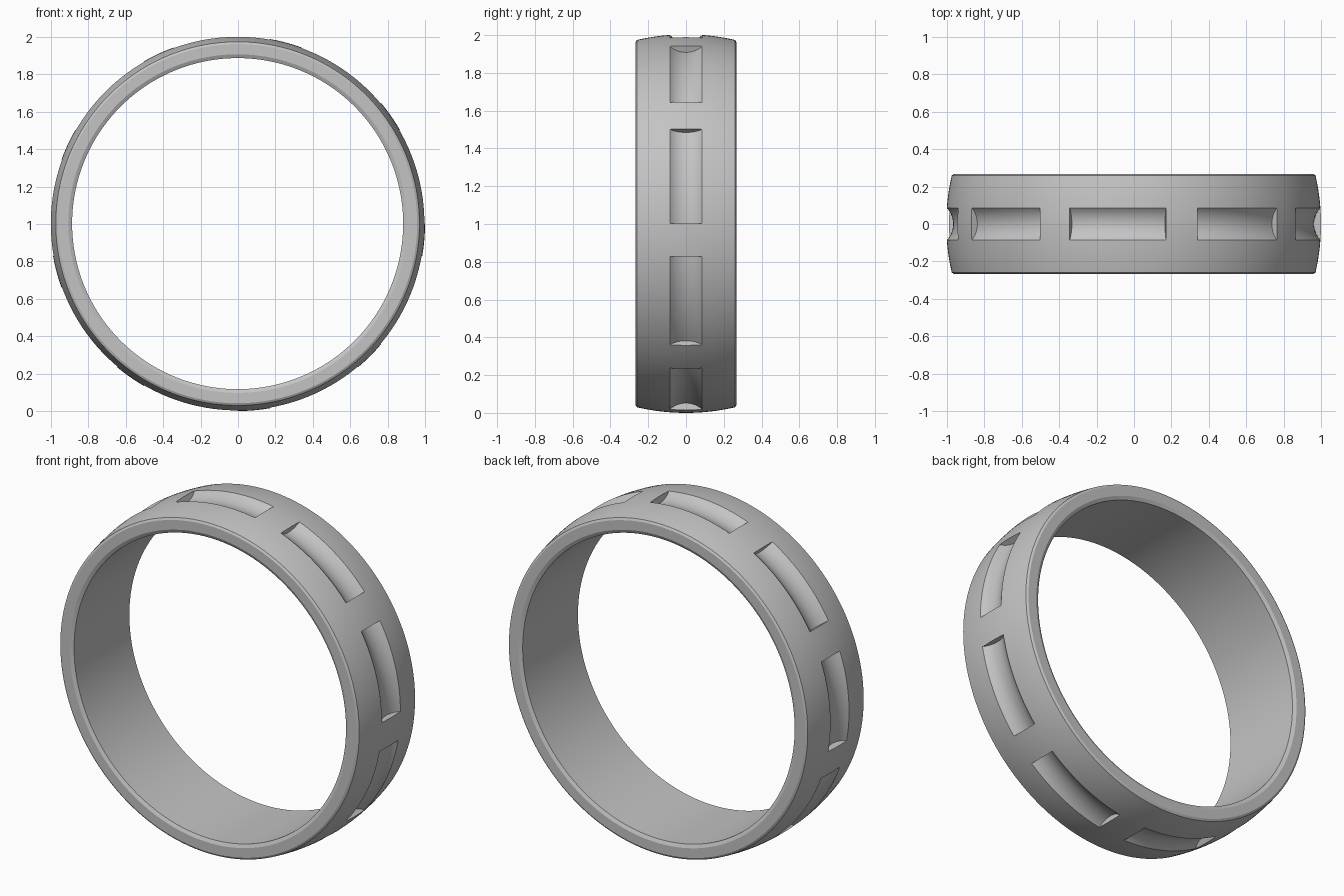
import bpy
import bmesh
from math import cos, sin, radians, sqrt, asin

cube = bpy.data.objects.get("Cube")
if cube:
    bpy.data.objects.remove(cube, do_unlink=True)

R = 1.002          # largest outer radius
HALF = 0.267       # half width of the band
EDGE = 0.26        # where the crowned face ends
SLOT = 0.086       # half width of a slot
DEPTH = 0.034      # slot depth below its edges
STEP = 2           # degrees per segment
PITCH, LENGTH = 40, 30
CROWN = 1.15       # radius of the crowned cross-section


def crown(y):
    return R - CROWN + sqrt(CROWN * CROWN - y * y)


def spaced(a, b, n):
    return [a + (b - a) * i / n for i in range(n + 1)]


# Cross-sections as (y, radius) points
outer_side = [(y, crown(y)) for y in spaced(SLOT, EDGE, 6)]
side = outer_side + [(HALF, 0.96), (HALF, 0.905), (0.257, 0.885)]
mirrored = [(-y, r) for y, r in side]
bore = [(-0.257, 0.885), (0.257, 0.885)]

arc_r = (SLOT ** 2 + DEPTH ** 2) / (2 * DEPTH)
half_angle = asin(SLOT / arc_r)
arc = [(arc_r * sin(t), crown(SLOT) - arc_r * cos(t) + arc_r - DEPTH)
       for t in spaced(-half_angle, half_angle, 12)]
ridge = [(y, crown(y)) for y, _ in arc]

bm = bmesh.new()


def place(point, deg):
    y, r = point
    a = radians(deg)
    return bm.verts.new((r * cos(a), y, r * sin(a)))


def sweep(section, a0, a1):
    for p, q in zip(section, section[1:]):
        bm.faces.new([place(p, a0), place(q, a0), place(q, a1), place(p, a1)])


# Band, with the middle strip dipping into each slot
for deg in range(0, 360, STEP):
    for section in (side, mirrored, bore):
        sweep(section, deg, deg + STEP)
    in_slot = deg % PITCH < LENGTH
    sweep(arc if in_slot else ridge, deg, deg + STEP)

# End walls of the slots
for start in range(0, 360, PITCH):
    for deg in (start, start + LENGTH):
        for i in range(len(arc) - 1):
            pts = [arc[i], arc[i + 1], ridge[i + 1], ridge[i]]
            bm.faces.new([place(p, deg) for p in pts])

bmesh.ops.remove_doubles(bm, verts=bm.verts[:], dist=0.0001)
bmesh.ops.dissolve_degenerate(bm, edges=bm.edges[:], dist=0.00005)
bmesh.ops.recalc_face_normals(bm, faces=bm.faces[:])

mesh = bpy.data.meshes.new("slotted_ring")
bm.to_mesh(mesh)
bm.free()
ring = bpy.data.objects.new("slotted_ring", mesh)
bpy.context.collection.objects.link(ring)
ring.location = (-0.002, 0, R)

# Single grey metal colour
grey = bpy.data.materials.new("plain_grey")
grey.use_nodes = True
colour = (0.55, 0.55, 0.55, 1)
grey.diffuse_color = colour
for node in grey.node_tree.nodes:
    if node.type == 'BSDF_PRINCIPLED':
        node.inputs["Base Color"].default_value = colour
mesh.materials.append(grey)

bpy.ops.object.select_all(action='DESELECT')
ring.select_set(True)
bpy.context.view_layer.objects.active = ring
bpy.ops.object.shade_smooth_by_angle(angle=radians(20))
